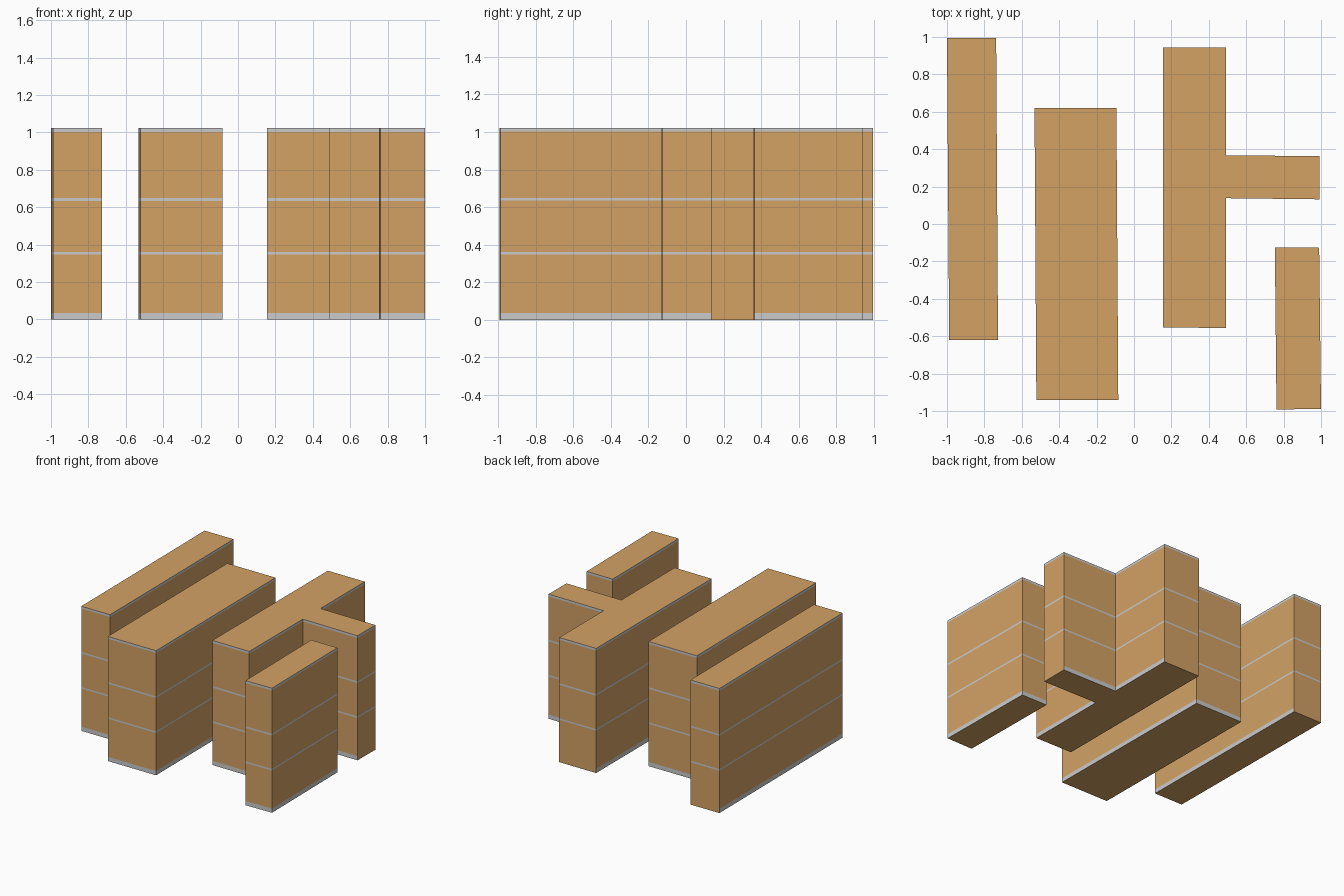
import bpy
import bmesh

if "Cube" in bpy.data.objects:
    bpy.data.objects.remove(bpy.data.objects["Cube"])

brown = bpy.data.materials.new("brown_wall")
brown.diffuse_color = (0.65, 0.36, 0.13, 1)
brown.use_nodes = True
brown.node_tree.nodes["Principled BSDF"].inputs["Base Color"].default_value = brown.diffuse_color

# Floor levels: wall and grey band heights, bottom to top
LEVELS = [0, 0.035, 0.347, 0.36, 0.634, 0.648, 1.003, 1.022]
WALL, GREY = 0, 1


def building(name, outline, plain_base=()):
    """Extrude a counter-clockwise footprint, with grey bands on alternate levels.
    Walls listed in plain_base have no grey base strip."""
    bm = bmesh.new()
    rings = [[bm.verts.new((x, y, z)) for x, y in outline] for z in LEVELS]
    n = len(outline)
    for level in range(len(LEVELS) - 1):
        low, high = rings[level], rings[level + 1]
        for i in range(n):
            j = (i + 1) % n
            face = bm.faces.new((low[i], low[j], high[j], high[i]))
            banded = level % 2 == 0 and not (level == 0 and i in plain_base)
            face.material_index = GREY if banded else WALL
    # Roof and underside
    bm.faces.new(rings[-1])
    bm.faces.new(rings[0][::-1])
    mesh = bpy.data.meshes.new(name)
    # Second slot stays empty for the grey bands
    mesh.materials.append(brown)
    mesh.materials.append(None)
    bm.to_mesh(mesh)
    bm.free()
    bpy.context.collection.objects.link(bpy.data.objects.new(name, mesh))


# Long narrow block on the left
building("left_block",
         [(-0.988, -0.62), (-0.727, -0.62), (-0.737, 0.995), (-1.0, 0.995)],
         plain_base=(2,))

# Wide block
building("wide_block",
         [(-0.522, -0.942), (-0.084, -0.942), (-0.094, 0.62), (-0.532, 0.62)])

# Block with a side wing
building("winged_block",
         [(0.155, -0.553), (0.491, -0.556), (0.491, 0.138), (0.992, 0.132),
          (0.993, 0.363), (0.491, 0.367), (0.491, 0.943), (0.155, 0.943)],
         plain_base=(3, 6))

# Short block at front right
building("short_block",
         [(0.762, -0.992), (1.0, -0.988), (0.99, -0.127), (0.753, -0.125)])
